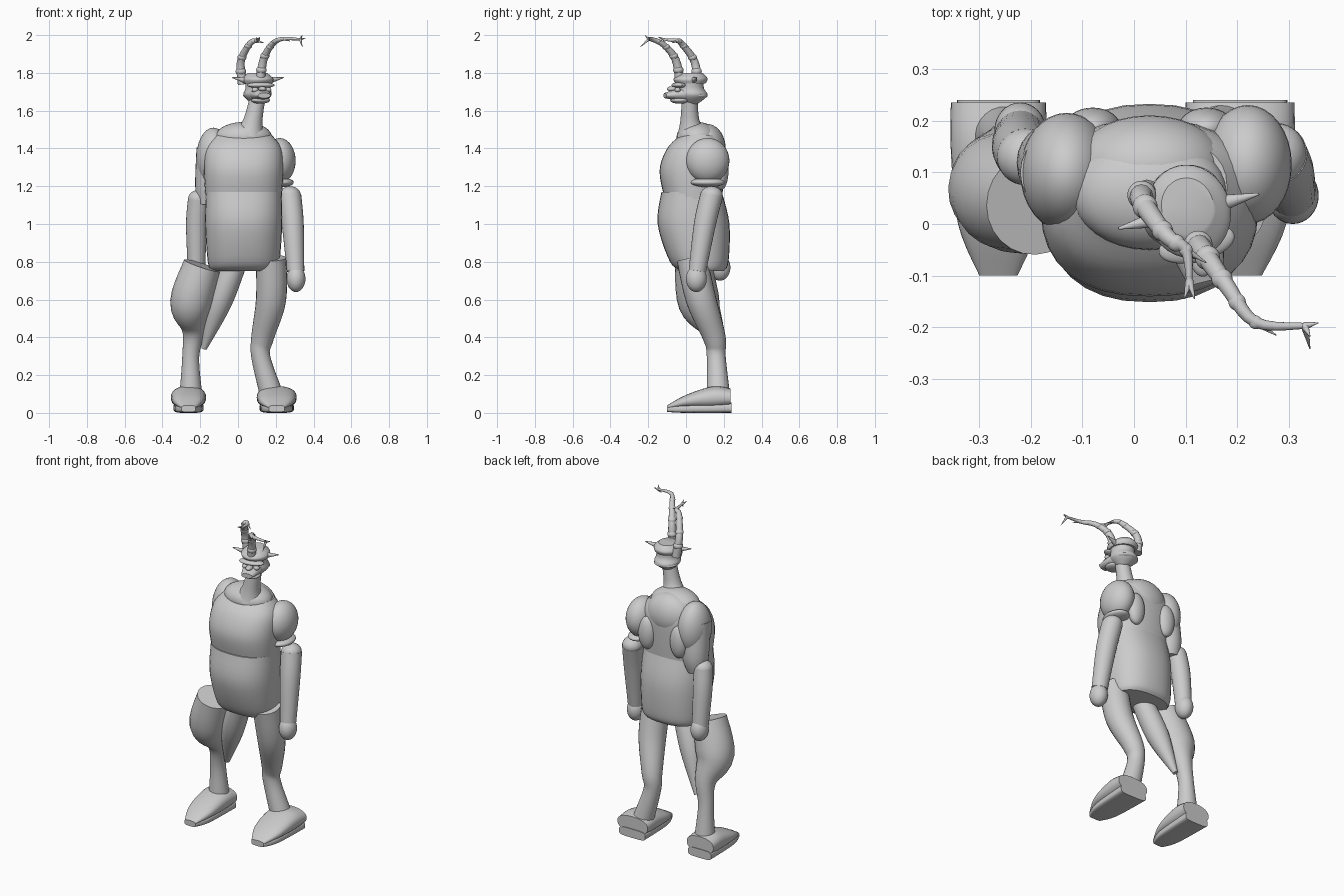
import bpy, bmesh, math
from mathutils import Vector, Matrix

cube = bpy.data.objects.get("Cube")
if cube:
    bpy.data.objects.remove(cube)

clay = bpy.data.materials.new("clay_grey")
clay.use_nodes = True
clay.diffuse_color = (.6, .6, .6, 1)
clay.node_tree.nodes["Principled BSDF"].inputs["Base Color"].default_value = clay.diffuse_color


def finish(name, bm):
    """Turn a bmesh into a smooth shaded object with sharp edges kept."""
    bmesh.ops.recalc_face_normals(bm, faces=bm.faces)
    mesh = bpy.data.meshes.new(name)
    bm.to_mesh(mesh)
    bm.free()
    mesh.materials.append(clay)
    part = bpy.data.objects.new(name, mesh)
    bpy.context.collection.objects.link(part)
    bpy.ops.object.select_all(action='DESELECT')
    part.select_set(True)
    bpy.context.view_layer.objects.active = part
    bpy.ops.object.shade_smooth_by_angle(angle=math.radians(40))
    return part


def refine(rows, steps=5):
    """Fill in a list of rows by spline interpolation."""
    rows = [Vector(row) for row in rows]
    padded = [rows[0], *rows, rows[-1]]
    result = []
    for before, start, end, after in zip(padded, padded[1:], padded[2:], padded[3:]):
        leave, arrive = (end - before) / 2, (after - start) / 2
        for step in range(steps):
            t = step / steps
            ease = t * t * (3 - 2 * t)
            result.append(start.lerp(end, ease) + leave * t * (1 - t) ** 2 - arrive * t * t * (1 - t))
    return result + [rows[-1]]


def skin(name, rings):
    """Join rings of points into a capped surface."""
    bm = bmesh.new()
    loops = [[bm.verts.new(point) for point in ring] for ring in rings]
    for low, high in zip(loops, loops[1:]):
        for i in range(len(low)):
            bm.faces.new((low[i - 1], low[i], high[i], high[i - 1]))
    bm.faces.new(loops[0])
    bm.faces.new(loops[-1])
    return finish(name, bm)


def circle(sides, power=1.0):
    """Unit circle, made squarer as the power drops."""
    for i in range(sides):
        turn = math.tau * i / sides
        yield [math.copysign(abs(value) ** power, value) for value in (math.cos(turn), math.sin(turn))]


def loft(name, x, rows, power=1.0, along_y=False):
    """Rows are centre y, centre z, half width and half depth (half height when along y)."""
    rings = []
    for y, z, wide, deep in refine(rows):
        if along_y:
            rings.append([(x + u * wide, y, z + v * deep) for u, v in circle(32, power)])
        else:
            rings.append([(x + u * wide, y + v * deep, z) for u, v in circle(32, power)])
    return skin(name, rings)


def tube(name, rows, sides=24):
    """Rows are centre x, y, z and radius; rings face along the path."""
    rows = refine(rows)
    centres = [row.to_3d() for row in rows]
    side = Vector((1, 0, 0))
    rings = []
    for i, centre in enumerate(centres):
        tangent = (centres[min(i + 1, len(rows) - 1)] - centres[max(i - 1, 0)]).normalized()
        side = (side - tangent * side.dot(tangent)).normalized()
        other = tangent.cross(side)
        rings.append([centre + (side * u + other * v) * rows[i].w for u, v in circle(sides)])
    return skin(name, rings)


def ball(name, centre, radii):
    bm = bmesh.new()
    bmesh.ops.create_uvsphere(bm, u_segments=32, v_segments=18, radius=1)
    bm.transform(Matrix.Translation(centre) @ Matrix.Diagonal((*radii, 1)))
    return finish(name, bm)


def spike(name, start, way, radius):
    """Small pointed cone from a start point along a direction."""
    end = Vector(start) + Vector(way)
    return tube(name, [(*start, radius), (*end, radius / 8)], sides=10)


# Torso
middle = .03
loft("abdomen", middle, [(.09, .75, .17, .11), (.07, .8, .19, .155), (.04, 1, .204, .19),
                         (.03, 1.17, .2, .16)], power=.85)
loft("chest", middle, [(.04, 1.12, .2, .15), (.03, 1.28, .21, .17), (.05, 1.4, .2, .15),
                       (.07, 1.47, .15, .1)], power=.85)
ball("collar", (middle, .06, 1.46), (.15, .11, .08))
ball("upper_back", (middle, .11, 1.4), (.15, .1, .13))
for word, way in (("right", -1), ("left", 1)):
    ball(word + "_back_disc", (middle + way * .11, .185, 1.28), (.055, .04, .1))

# Arms
ball("left_shoulder", (.22, .115, 1.335), (.085, .115, .12))
ball("left_arm_band", (.23, .115, 1.22), (.065, .09, .025))
ball("left_elbow", (.275, .135, 1.15), (.058, .06, .05))
tube("left_forearm", [(.275, .135, 1.15, .06), (.29, .1, 1, .058), (.305, .06, .75, .046)])
ball("left_hand", (.307, .055, .71), (.05, .055, .07))
ball("right_shoulder", (-.13, .1, 1.35), (.09, .115, .16))
tube("right_upper_arm", [(-.14, .1, 1.4, .08), (-.15, .12, 1.2, .077), (-.16, .12, 1.1, .055)])
ball("right_elbow", (-.21, .13, 1.13), (.055, .055, .05))
tube("right_forearm", [(-.21, .13, 1.13, .055), (-.22, .15, 1, .055), (-.22, .175, .78, .047)])
ball("right_hand", (-.22, .18, .77), (.05, .055, .07))

# Legs: the right one has a separate pot-shaped outer thigh
tube("left_leg", [(.175, .03, .82, .08), (.175, .08, .6, .08), (.13, .15, .4, .06),
                  (.12, .16, .3, .05), (.17, .17, .12, .06)])
tube("right_inner_thigh", [(-.01, .05, .8, .06), (-.1, .09, .58, .065), (-.18, .15, .34, .015)])
tube("right_outer_leg", [(-.19, .04, .78, .1), (-.25, .07, .58, .11), (-.235, .14, .44, .062),
                         (-.25, .16, .3, .045), (-.25, .17, .12, .058)])

# Shoes: tapering upper on a thin sole
for word, x, wide in (("left", .205, .105), ("right", -.262, .092)):
    loft(word + "_shoe", x, [(-.1, .03, wide * .4, .01), (0, .06, wide * .85, .035),
                             (.14, .08, wide, .06), (.235, .08, wide, .05)], power=.85, along_y=True)
    loft(word + "_sole", x, [(-.1, .02, wide * .4, .015), (0, .022, wide * .75, .022),
                             (.24, .027, wide * .87, .027)], power=.5, along_y=True)

# Neck and head, with the head turned a little to its left
tube("neck", [(.065, .03, 1.48, .08), (.08, .02, 1.55, .05), (.11, .02, 1.7, .04)])
head = [
    loft("skull", 0, [(.015, 1.635, .03, .03), (.02, 1.68, .073, .08), (.01, 1.72, .066, .07),
                      (.01, 1.78, .07, .07)]),
    loft("cap", 0, [(.01, 1.745, .075, .08), (.01, 1.77, .08, .09), (.02, 1.8, .05, .055)]),
    loft("snout", 0, [(.01, 1.69, .06, .045), (-.07, 1.685, .05, .03), (-.13, 1.68, .034, .014)],
         along_y=True),
    ball("brow", (0, -.055, 1.735), (.075, .035, .016)),
    ball("head_ridge", (0, .04, 1.68), (.072, .06, .02)),
    ball("jaw", (0, -.05, 1.655), (.05, .05, .018)),
    ball("nose", (0, -.09, 1.715), (.02, .03, .014)),
]
for word, way in (("left", 1), ("right", -1)):
    head.append(ball(word + "_eye", (way * .035, -.07, 1.71), (.018, .015, .014)))
    head.append(spike(word + "_ear", (way * .06, .01, 1.76), (way * .08, 0, .015), .018))
for part in head:
    part.matrix_world = Matrix.Translation((.108, .015, 0)) @ Matrix.Rotation(.24, 4, 'Z')

# Antlers: tapering jointed stems, each ending in a small fork
stems = {
    "right": [(.025, .06, 1.74), (.015, .045, 1.86), (.065, -.025, 1.957), (.1, -.05, 1.97), (.107, -.11, 1.975)],
    "left": [(.115, -.03, 1.74), (.135, -.055, 1.87), (.18, -.12, 1.95), (.235, -.19, 1.98), (.33, -.197, 1.978)],
}
forks = {
    "right": [(-.01, -.035, .012), (.01, -.035, .015), (0, -.015, -.015)],
    "left": [(.01, -.044, -.04), (.026, .006, .006), (.01, -.02, .02)],
}
for word, stem in stems.items():
    rows = [(*point, .026 - .005 * i) for i, point in enumerate(stem)]
    tube(word + "_antler", rows, sides=12)
    for number, row in enumerate(refine(rows)[3:-3:3]):
        size = row.w * 1.2
        ball(f"{word}_antler_joint_{number}", row.to_3d(), (size, size, size * .8))
    for number, way in enumerate(forks[word]):
        spike(f"{word}_antler_prong_{number}", stem[-1], way, .008)
    spike(word + "_antler_spur", stem[-2], (.04, -.025, -.012), .008)
